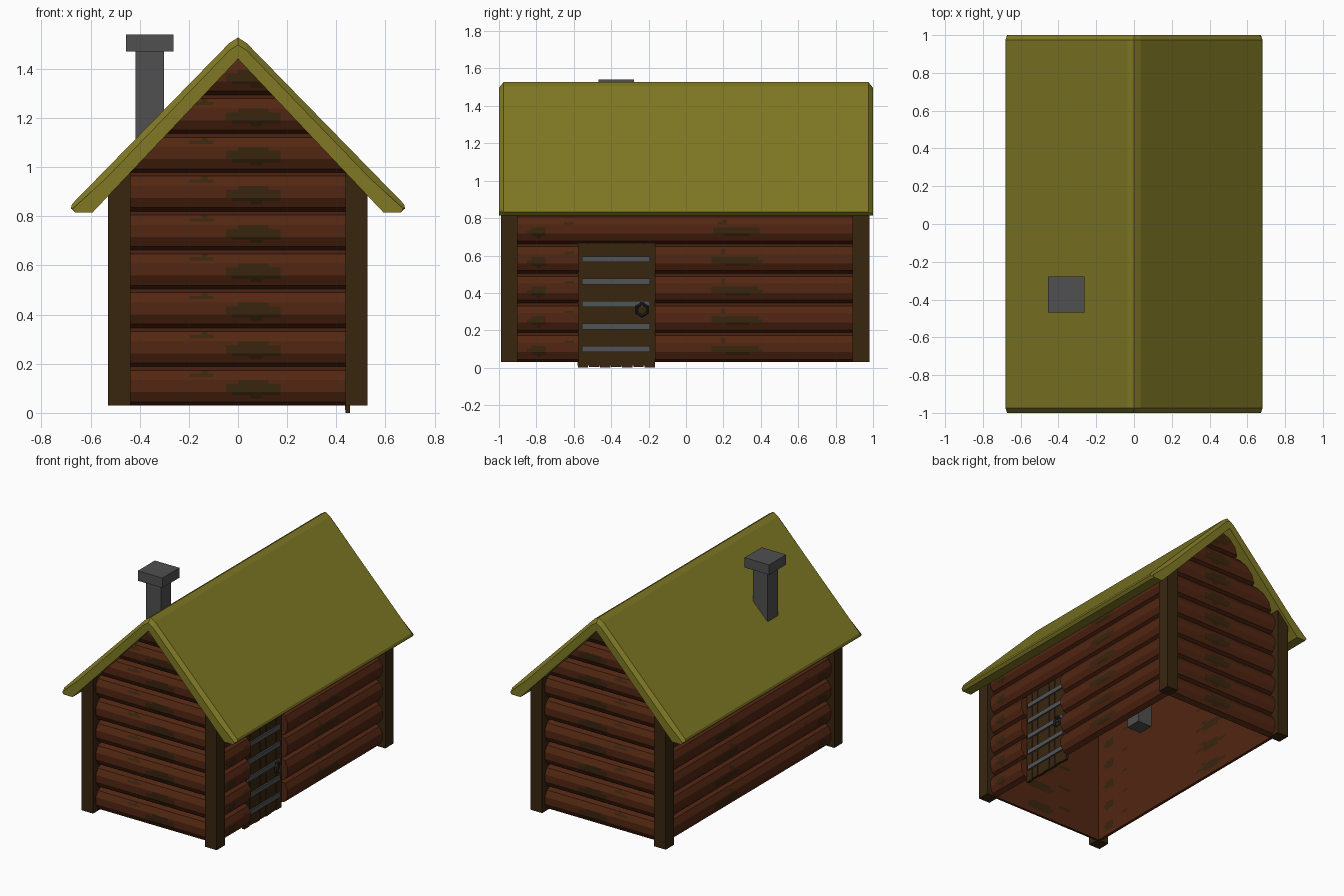
import bpy, bmesh, math
from mathutils import Vector

if "Cube" in bpy.data.objects:
    bpy.data.objects.remove(bpy.data.objects["Cube"])


def mat(name, r, g, b):
    m = bpy.data.materials.new(name)
    m.diffuse_color = (r, g, b, 1)
    m.use_nodes = True
    m.node_tree.nodes["Principled BSDF"].inputs["Base Color"].default_value = m.diffuse_color
    return m


LOG = mat("log brown", .084, .019, .006)
MOSS = mat("dark moss", .040, .018, .0045)
TIMBER = mat("dark timber", .040, .019, .005)
STONE = mat("chimney grey", .080, .080, .082)
IRON = mat("iron grey", .085, .088, .092)
DARK = mat("dark iron", .022, .024, .027)
ROOF = mat("olive roof", .215, .190, .018)


def finish(bm, name, mats):
    bmesh.ops.recalc_face_normals(bm, faces=bm.faces[:])
    me = bpy.data.meshes.new(name)
    bm.to_mesh(me)
    bm.free()
    for m in mats:
        me.materials.append(m)
    ob = bpy.data.objects.new(name, me)
    bpy.context.collection.objects.link(ob)
    return ob


def add_box(bm, x0, x1, y0, y1, z0, z1):
    vs = bmesh.ops.create_cube(bm, size=1)["verts"]
    for v in vs:
        v.co = Vector(((x0 + x1) / 2 + v.co.x * (x1 - x0),
                       (y0 + y1) / 2 + v.co.y * (y1 - y0),
                       (z0 + z1) / 2 + v.co.z * (z1 - z0)))


def box(name, m, *dims):
    bm = bmesh.new()
    add_box(bm, *dims)
    return finish(bm, name, [m])


def clip_to_roof(bm):
    # cut away everything above the middle of the roof slabs
    for sx in (1, -1):
        bmesh.ops.bisect_plane(bm, geom=bm.verts[:] + bm.edges[:] + bm.faces[:],
                               plane_co=(0, 0, 1.485), plane_no=(1.04 * sx, 0, 1),
                               clear_outer=True)


# Log cross-section: faceted half round with a flat back, subdivided for moss
PITCH, DEPTH, BASE = .158, .062, .03
corners = [(DEPTH * math.cos(a), PITCH / 2 * math.sin(a))
           for a in (math.radians(-90 + 36 * i) for i in range(6))]
SECTION = []
for i, (p, q) in enumerate(zip(corners, corners[1:] + corners[:1])):
    n = 8 if i == 5 else 3
    SECTION += [(p[0] + (q[0] - p[0]) * k / n, p[1] + (q[1] - p[1]) * k / n)
                for k in range(n)]


def add_log(bm, place, s0, s1, row, spots):
    zc = BASE + PITCH * (row + .5)
    n = max(2, round((s1 - s0) / .025))
    rings = [[bm.verts.new(place(s0 + (s1 - s0) * k / n, d, zc + z)) for d, z in SECTION]
             for k in range(n + 1)]
    cnt = len(SECTION)
    for k in range(n):
        s = s0 + (s1 - s0) * (k + .5) / n
        for i in range(cnt):
            j = (i + 1) % cnt
            f = bm.faces.new((rings[k][i], rings[k][j], rings[k + 1][j], rings[k + 1][i]))
            z = (SECTION[i][1] + SECTION[j][1]) / 2
            f.material_index = int(any(((s - c) / a) ** 2 + ((z - h) / b) ** 2 < 1
                                       for c, a, h, b in spots))
    bm.faces.new(rings[0])
    bm.faces.new(rings[-1])


WX, WY = .445, .895
GABLE_SPOTS = [(.07, .115, -.012, .033), (-.145, .045, .045, .013)]
SIDE_SPOTS = [(.27, .14, -.01, .024), (-.79, .05, -.015, .03), (.2, .025, .035, .01),
              (-.62, .03, .03, .012)]

# Gable walls
for name, sy in (("front_log_wall", -1), ("back_log_wall", 1)):
    bm = bmesh.new()
    for row in range(9):
        add_log(bm, lambda s, d, z: (s, -.005 + sy * (WY + d), z), -WX, WX, row, GABLE_SPOTS)
    clip_to_roof(bm)
    finish(bm, name, [LOG, MOSS])

# Side walls, with a doorway on the right
for name, sx in (("left_log_wall", -1), ("right_log_wall", 1)):
    bm = bmesh.new()
    for row in range(6):
        parts = [(-.9, .89)]
        if sx > 0 and row < 4:
            parts = [(-.9, -.575), (-.165, .89)]
        for a, b in parts:
            add_log(bm, lambda s, d, z: (sx * (WX + d), s, z), a, b, row, SIDE_SPOTS)
    clip_to_roof(bm)
    finish(bm, name, [LOG, MOSS])

# Corner posts
bm = bmesh.new()
for x in (-.528, .437):
    for y in (-.99, .89):
        add_box(bm, x, x + .09, y, y + .09, .03, 1.0)
clip_to_roof(bm)
finish(bm, "corner_posts", [TIMBER])

# Roof: chevron profile with worn ridge and chamfered gable edges
OUTER = [(0, 1.527), (.035, 1.505), (.675, .85), (.68, .832)]
INNER = [(.662, .815), (.592, .815), (0, 1.44)]


def chevron(drop):
    half = [(x * (1 - drop * .4), z - (drop if i < 3 else 0))
            for i, (x, z) in enumerate(OUTER)] + INNER
    return half + [(-x, z) for x, z in reversed(half[1:-1])]


bm = bmesh.new()
rings = [[bm.verts.new((x, y, z)) for x, z in chevron(drop)]
         for y, drop in ((-1, .03), (-.975, 0), (.975, 0), (1, .03))]
for a, b in zip(rings, rings[1:]):
    for i in range(len(a)):
        j = (i + 1) % len(a)
        bm.faces.new((a[i], a[j], b[j], b[i]))
ends = [bm.faces.new(rings[0]), bm.faces.new(rings[-1])]
bmesh.ops.recalc_face_normals(bm, faces=bm.faces[:])
bmesh.ops.triangulate(bm, faces=ends)
finish(bm, "roof", [ROOF])

# Chimney
box("chimney_shaft", STONE, -.417, -.302, -.43, -.315, .64, 1.48)
box("chimney_cap", STONE, -.455, -.263, -.468, -.278, 1.47, 1.54)

# Door planks with narrow grooves
bm = bmesh.new()
y0, w = -.58, .415 / 7
add_box(bm, .436, .449, y0, y0 + .415, .012, .67)
for i in range(7):
    add_box(bm, .437, .456, y0 + w * i + .002, y0 + w * (i + 1) - .002,
            .004 * (i % 2), .67)
finish(bm, "door_planks", [TIMBER])

# Door bars
bm = bmesh.new()
for i in range(5):
    z = .10 + .12 * i
    add_box(bm, .45, .466, -.556, -.192, z - .016, z + .016)
finish(bm, "door_bars", [IRON])

# Door ring handle
bpy.ops.mesh.primitive_torus_add(major_segments=6, minor_segments=4, major_radius=.033,
                                 minor_radius=.008, location=(.476, -.235, .31),
                                 rotation=(0, math.pi / 2, 0))
ring = bpy.context.object
ring.name = "door_ring"
ring.data.materials.append(DARK)
box("ring_mount", DARK, .455, .482, -.245, -.225, .332, .352)
